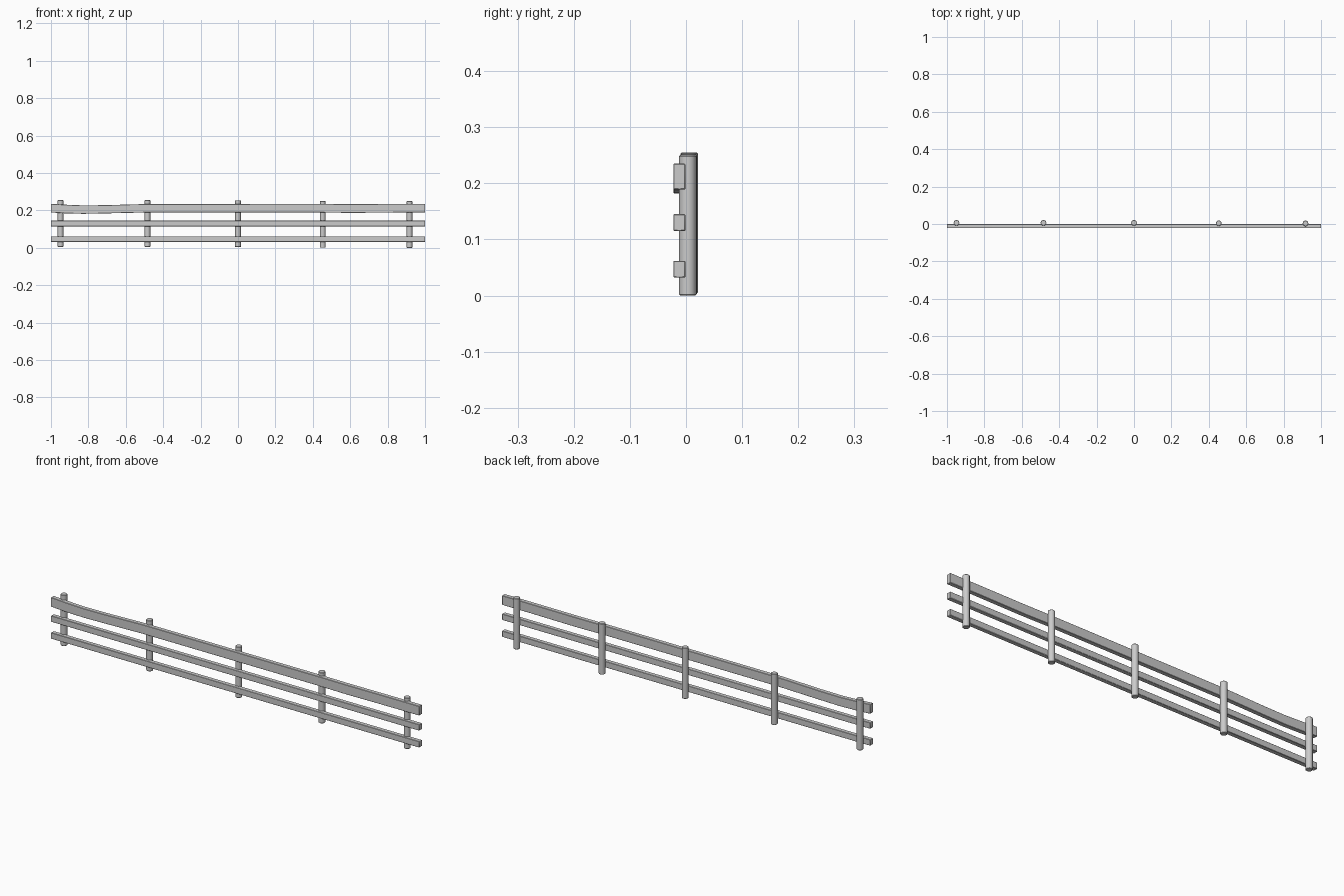
import bpy, bmesh
from math import radians

if "Cube" in bpy.data.objects:
    bpy.data.objects.remove(bpy.data.objects["Cube"])


def finish(name, bm, bevel):
    bmesh.ops.recalc_face_normals(bm, faces=bm.faces)
    mesh = bpy.data.meshes.new(name)
    bm.to_mesh(mesh)
    bm.free()
    obj = bpy.data.objects.new(name, mesh)
    bpy.context.collection.objects.link(obj)
    mod = obj.modifiers.new("soft_edges", 'BEVEL')
    mod.width = bevel
    mod.segments = 1
    mod.limit_method = 'ANGLE'
    mod.angle_limit = radians(50)
    bpy.ops.object.select_all(action='DESELECT')
    bpy.context.view_layer.objects.active = obj
    obj.select_set(True)
    bpy.ops.object.shade_smooth_by_angle(angle=radians(50))
    return obj


def rail(name, stations, depth=(-0.0225, -0.001)):
    """Plank lofted through (x, bottom z, top z) stations."""
    bm = bmesh.new()
    y0, y1 = depth
    rings = [[bm.verts.new((x, y, z)) for y, z in
              ((y0, lo), (y1, lo), (y1, hi), (y0, hi))]
             for x, lo, hi in stations]
    for a, b in zip(rings, rings[1:]):
        for i in range(4):
            j = (i + 1) % 4
            bm.faces.new((a[i], a[j], b[j], b[i]))
    bm.faces.new(rings[0])
    bm.faces.new(rings[-1])
    return finish(name, bm, 0.0015)


def post(name, x, y, z):
    bm = bmesh.new()
    bmesh.ops.create_cone(bm, cap_ends=True, segments=12,
                          radius1=0.0155, radius2=0.0155, depth=0.25)
    bmesh.ops.translate(bm, verts=bm.verts, vec=(x, y, z + 0.125))
    return finish(name, bm, 0.002)


# Round posts, unevenly spaced and set at slightly different depths
for i, (x, y, z) in enumerate([(-0.949, 0.006, 0.005), (-0.484, 0.006, 0.005),
                               (0.0, 0.006, 0.004), (0.453, 0.004, 0.001),
                               (0.917, 0.003, 0.0)]):
    post(f"post_{i + 1}", x, y, z)

# Lower two straight rails
rail("bottom_rail", [(-1, 0.032, 0.062), (1, 0.032, 0.062)])
rail("middle_rail", [(-1, 0.115, 0.145), (1, 0.115, 0.145)])

# Wider top rail with a slight sag near the left end
rail("top_rail", [(-1, 0.189, 0.235), (-0.93, 0.185, 0.231),
                  (-0.83, 0.182, 0.227), (-0.72, 0.184, 0.228),
                  (-0.5, 0.189, 0.234), (0.45, 0.189, 0.235),
                  (0.6, 0.187, 0.234), (0.85, 0.189, 0.235),
                  (1, 0.189, 0.235)])
